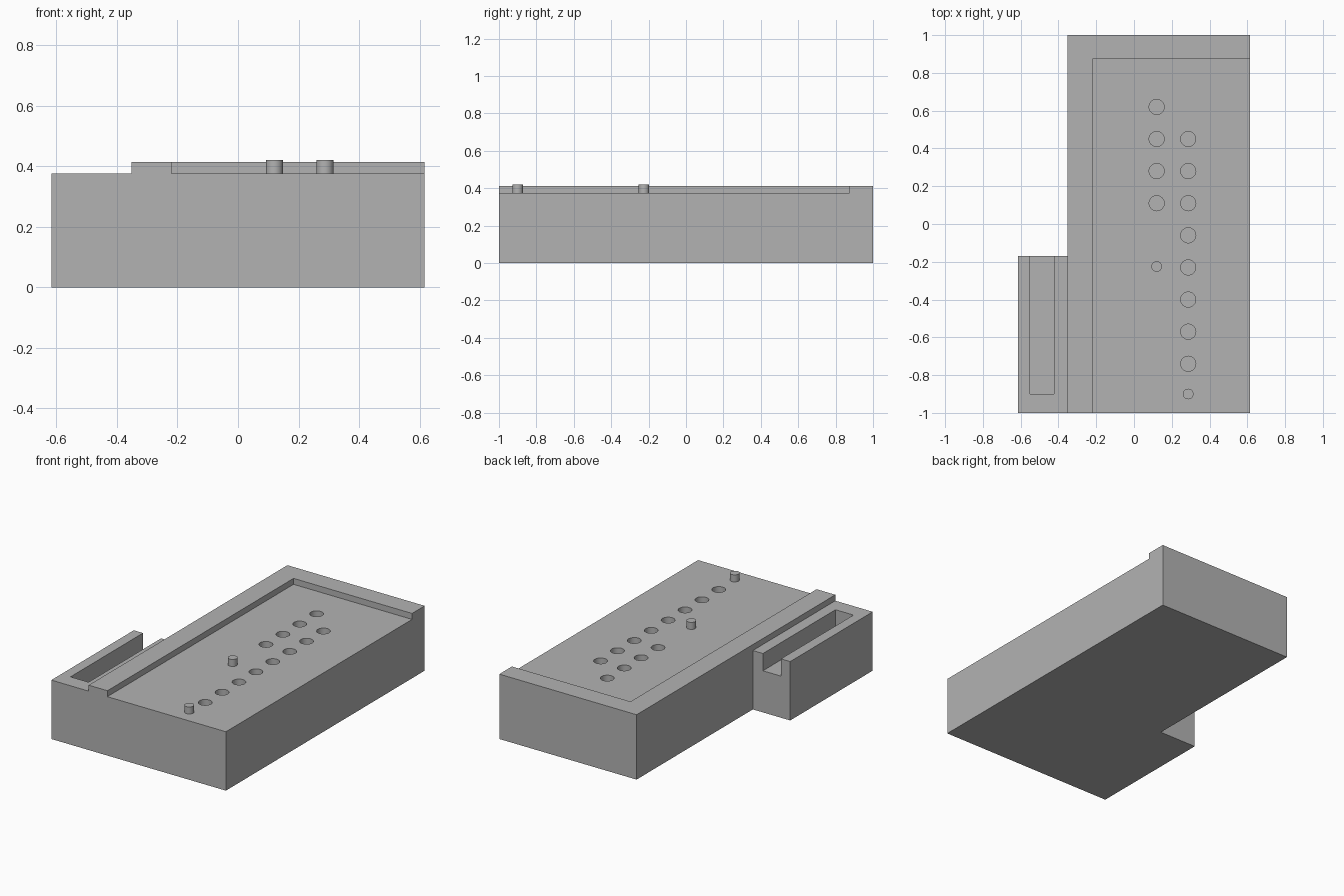
import bpy, bmesh

cube = bpy.data.objects.get("Cube")
if cube:
    bpy.data.objects.remove(cube, do_unlink=True)

grey = bpy.data.materials.new("plain_grey")
grey.use_nodes = True
colour = (0.45, 0.45, 0.45, 1)
grey.diffuse_color = colour
grey.node_tree.nodes["Principled BSDF"].inputs["Base Color"].default_value = colour

FLOOR, TOP = 0.375, 0.413
COLUMN_A, COLUMN_B, PITCH = 0.12, 0.287, 0.17


def finish(name, bm):
    bmesh.ops.recalc_face_normals(bm, faces=bm.faces)
    mesh = bpy.data.meshes.new(name)
    bm.to_mesh(mesh)
    bm.free()
    mesh.materials.append(grey)
    obj = bpy.data.objects.new(name, mesh)
    bpy.context.collection.objects.link(obj)
    return obj


def prism(name, outline, z0, z1):
    bm = bmesh.new()
    face = bm.faces.new([bm.verts.new((x, y, z0)) for x, y in outline])
    result = bmesh.ops.extrude_face_region(bm, geom=[face])
    moved = [v for v in result["geom"] if isinstance(v, bmesh.types.BMVert)]
    bmesh.ops.translate(bm, verts=moved, vec=(0, 0, z1 - z0))
    return finish(name, bm)


def box(name, x0, x1, y0, y1, z0, z1):
    return prism(name, [(x0, y0), (x1, y0), (x1, y1), (x0, y1)], z0, z1)


def cylinders(name, centres, radius, z0, z1):
    bm = bmesh.new()
    for x, y in centres:
        made = bmesh.ops.create_cone(bm, cap_ends=True, segments=32,
                                     radius1=radius, radius2=radius, depth=z1 - z0)
        bmesh.ops.translate(bm, verts=made["verts"], vec=(x, y, (z0 + z1) / 2))
    return finish(name, bm)


def smooth(obj):
    bpy.ops.object.select_all(action="DESELECT")
    obj.select_set(True)
    bpy.context.view_layer.objects.active = obj
    bpy.ops.object.shade_smooth_by_angle()


def cut(target, cutter):
    cutter.hide_render = True
    mod = target.modifiers.new("cut", "BOOLEAN")
    mod.operation, mod.solver, mod.object = "DIFFERENCE", "EXACT", cutter
    bpy.context.view_layer.objects.active = target
    bpy.ops.object.modifier_apply(modifier=mod.name)
    bpy.data.objects.remove(cutter, do_unlink=True)


# Main body: long block with a short side block
body = prism("body", [(-0.615, -1), (0.615, -1), (0.615, 1), (-0.352, 1),
                      (-0.352, -0.17), (-0.615, -0.17)], 0, TOP)

# Recessed tray, leaving a rim at the right and back
cut(body, box("tray_cutter", -0.22, 0.8, -1.2, 0.873, FLOOR, 0.6))

# Lower side block with a slot open at its back end
cut(body, box("side_cutter", -0.8, -0.352, -1.2, 0, FLOOR, 0.6))
cut(body, box("slot_cutter", -0.55, -0.423, -0.9, 0, FLOOR - 0.11, 0.6))

# Two columns of round holes
holes = [(COLUMN_A, 0.62 - PITCH * i) for i in range(4)]
holes += [(COLUMN_B, 0.45 - PITCH * i) for i in range(8)]
cut(body, cylinders("hole_cutter", holes, 0.04, FLOOR - 0.11, 0.6))
smooth(body)

# Small pegs standing on the tray
pegs = [("middle_peg", COLUMN_A, -0.225), ("front_peg", COLUMN_B, -0.9)]
for name, x, y in pegs:
    smooth(cylinders(name, [(x, y)], 0.028, FLOOR, 0.42))
